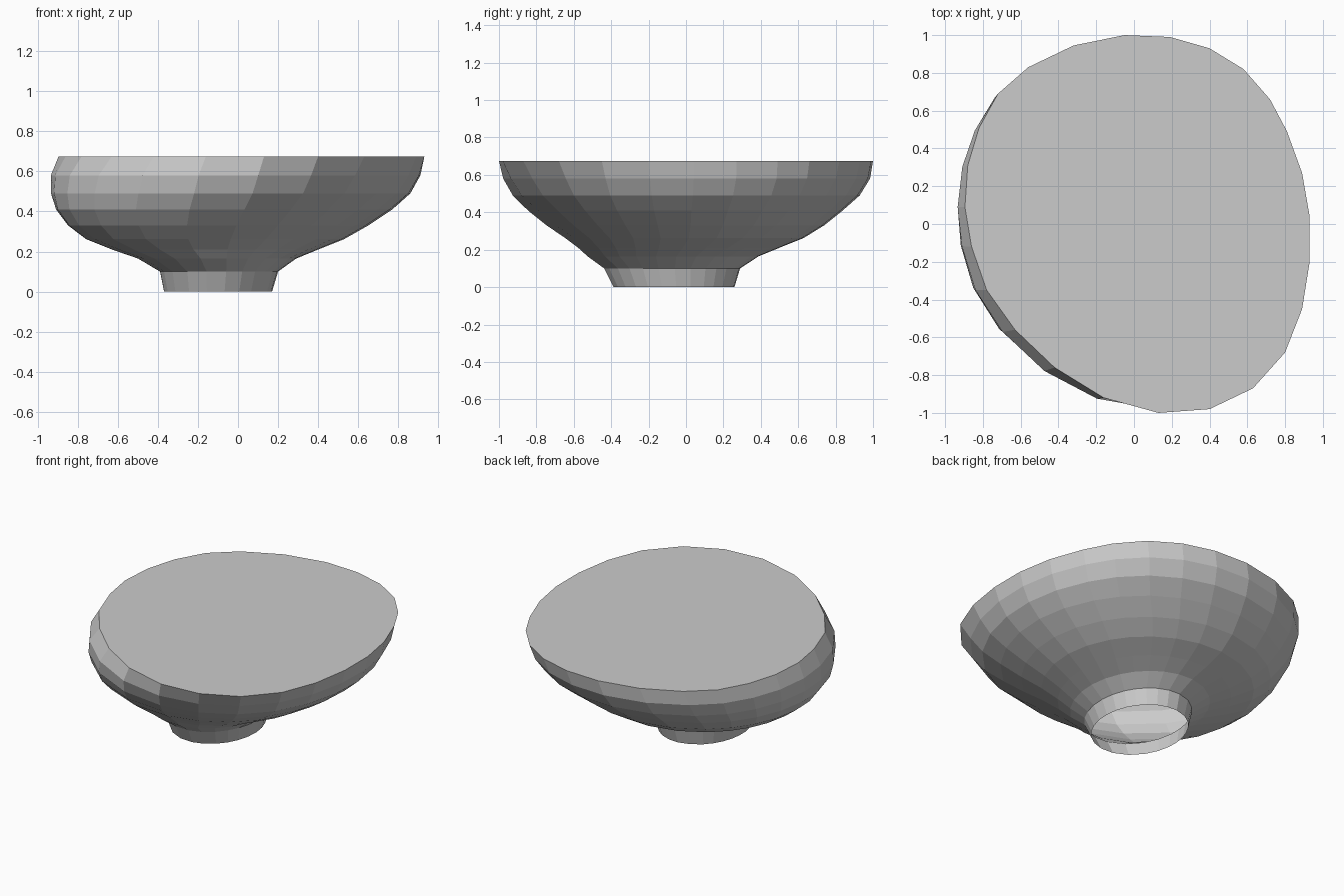
import bpy
from mathutils import Vector

if "Cube" in bpy.data.objects:
    bpy.data.objects.remove(bpy.data.objects["Cube"])

# Lopsided rim outline, seen from above
RIM = [(-.05, 1), (.19, .99), (.40, .93), (.58, .82), (.72, .66), (.81, .49), (.89, .27),
       (.93, .04), (.93, -.20), (.89, -.45), (.80, -.68), (.63, -.87), (.40, -.98),
       (.13, -1), (-.16, -.92), (-.42, -.76), (-.63, -.56), (-.78, -.35), (-.86, -.12),
       (-.895, .09), (-.88, .31), (-.82, .51), (-.72, .69), (-.56, .83), (-.32, .945)]

# Ring: height, x min, x max, y min, y max, share of rim shape (0 = ellipse)
FOOT = [(0, -.37, .17, -.39, .26, 0),
        (.10, -.39, .20, -.44, .29, 0)]
BOWL = [FOOT[1],
        (.165, -.50, .29, -.53, .39, 0),
        (.21, -.63, .40, -.58, .50, 0),
        (.262, -.76, .53, -.65, .63, 0),
        (.33, -.85, .65, -.75, .74, .1),
        (.41, -.91, .77, -.85, .84, .2),
        (.49, -.935, .86, -.93, .93, .4),
        (.58, -.935, .91, -.98, .985, .6),
        (.675, -.895, .93, -1, 1, 1)]


def ring(z, x0, x1, y0, y1, share):
    points = []
    for x, y in RIM:
        p = Vector(((x - .0175) / .9125, y))
        p = p.normalized().lerp(p, share)
        points.append(((x0 + x1) / 2 + p.x * (x1 - x0) / 2,
                       (y0 + y1) / 2 + p.y * (y1 - y0) / 2, z))
    return points


def add_object(name, verts, faces):
    mesh = bpy.data.meshes.new(name)
    mesh.from_pydata(verts, [], faces)
    obj = bpy.data.objects.new(name, mesh)
    bpy.context.collection.objects.link(obj)


def loft(name, sections):
    n = len(RIM)
    verts = [v for s in sections for v in ring(*s)]
    # Rim runs clockwise, so wind the quads to face outward
    faces = [(r * n + i, (r + 1) * n + i, (r + 1) * n + (i + 1) % n, r * n + (i + 1) % n)
             for r in range(len(sections) - 1) for i in range(n)]
    add_object(name, verts, faces)


# Open foot ring, bowl wall and flat top
loft("foot", FOOT)
loft("bowl", BOWL)
add_object("flat_top", ring(*BOWL[-1]), [tuple(reversed(range(len(RIM))))])
